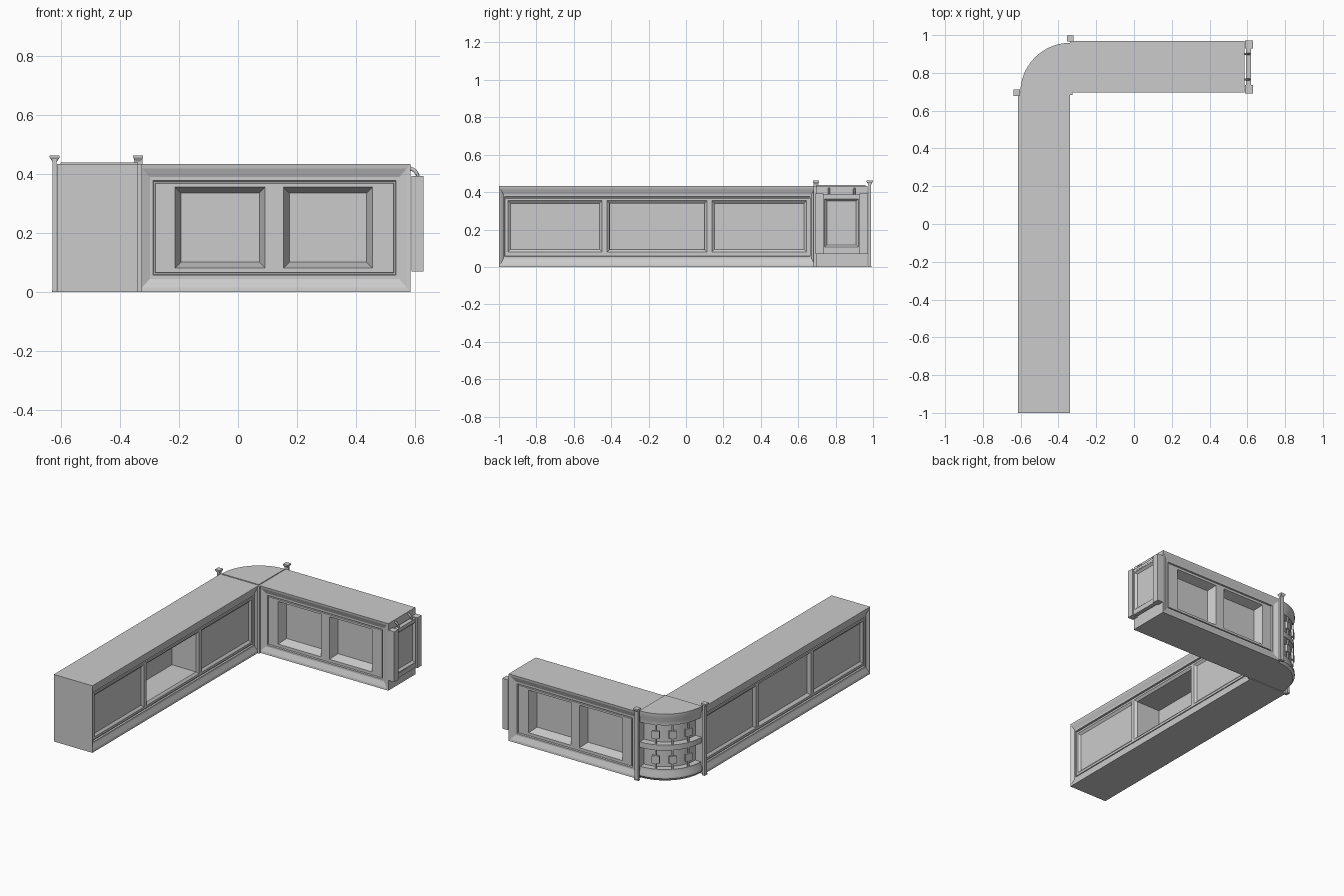
import bpy, bmesh, math
from mathutils import Vector, Matrix

if "Cube" in bpy.data.objects:
    bpy.data.objects.remove(bpy.data.objects["Cube"])

GREY = (0.6, 0.6, 0.6, 1)
mat = bpy.data.materials.new("plain_grey")
mat.use_nodes = True
mat.diffuse_color = GREY
mat.node_tree.nodes["Principled BSDF"].inputs["Base Color"].default_value = GREY


def finish(name, bm, smooth=False):
    mesh = bpy.data.meshes.new(name)
    bm.to_mesh(mesh)
    bm.free()
    mesh.materials.append(mat)
    if smooth:
        mesh.shade_smooth()
        mesh.set_sharp_from_angle(angle=math.radians(35))
    ob = bpy.data.objects.new(name, mesh)
    bpy.context.collection.objects.link(ob)
    return ob


def box(name, x, y, z, taper=1.0, turn=0.0):
    """Box between ranges; taper scales its bottom, turn spins it about its own axis."""
    centre = Vector((sum(x) / 2, sum(y) / 2, sum(z) / 2))
    bm = bmesh.new()
    bmesh.ops.create_cube(bm, size=1)
    for v in bm.verts:
        k = taper if v.co.z < 0 else 1
        v.co = Vector((v.co.x * (x[1] - x[0]) * k, v.co.y * (y[1] - y[0]) * k,
                       v.co.z * (z[1] - z[0])))
    bm.transform(Matrix.Translation(centre) @ Matrix.Rotation(turn, 4, "Z"))
    return finish(name, bm)


def facing_quad(bm, points, out):
    face = bm.faces.new([bm.verts.new(p) for p in points])
    face.normal_update()
    if face.normal.dot(out) < 0:
        face.normal_flip()


def corners(r):
    u0, u1, z0, z1 = r
    return [(u0, z0), (u1, z0), (u1, z1), (u0, z1)]


def shrink(r, side, end):
    return (r[0] + side, r[1] - side, r[2] + end, r[3] - end)


def facade(bm, origin, along, out, length, height, squeeze, recesses):
    """Moulded frame with stepped recesses; recess = u0, u1, [(inset, depth), ...]."""
    def pos(uz, d):
        return origin + along * uz[0] + Vector((0, 0, uz[1])) - out * d

    def rect(r, d):
        facing_quad(bm, [pos(c, d) for c in corners(r)], out)

    def ring(r0, d0, r1, d1):
        a, b = corners(r0), corners(r1)
        for i in range(4):
            j = (i + 1) % 4
            facing_quad(bm, [pos(a[i], d0), pos(a[j], d0), pos(b[j], d1), pos(b[i], d1)], out)

    # Nested steps: lip, slope, flat, groove, raised inner panel
    full = (0, length, 0, height)
    last, depth = full, 0
    for inset, d in ((0.014, 0.002), (0.044, 0.014), (0.056, 0.014), (0.058, 0.024),
                     (0.063, 0.024), (0.065, 0.018)):
        r = shrink(full, inset * squeeze, inset)
        ring(last, depth, r, d)
        last, depth = r, d
    u0, u1, z0, z1 = last
    low, high = 0.08, height - 0.078
    rect((u0, u1, z0, low), depth)
    rect((u0, u1, high, z1), depth)
    for a, b, steps in recesses:
        rect((u0, a, low, high), depth)
        hole = (a, b, low, high)
        inner, level = hole, depth
        for inset, d in steps:
            r = shrink(hole, inset, inset)
            ring(inner, level, r, d)
            inner, level = r, d
        rect(inner, level)
        u0 = b
    rect((u0, u1, low, high), depth)


def counter(name, start, along, out, length, depth, height, squeeze, front, back):
    """Counter block with one facade on each long side."""
    bm = bmesh.new()
    up = Vector((0, 0, height))
    a, b = start, start + along * length
    c, d = b - out * depth, a - out * depth
    facade(bm, a, along, out, length, height, squeeze, front)
    facade(bm, d, along, -out, length, height, squeeze, back)
    facing_quad(bm, [p + up for p in (a, b, c, d)], up)
    facing_quad(bm, [a, b, c, d], -up)
    facing_quad(bm, [a, d, d + up, a + up], -along)
    facing_quad(bm, [b, c, c + up, b + up], along)
    bmesh.ops.remove_doubles(bm, verts=bm.verts, dist=0.0001)
    return finish(name, bm)


X, Y = Vector((1, 0, 0)), Vector((0, 1, 0))
CX, CY, W, H = -0.338, 0.695, 0.275, 0.432

# Long wing with an open shelf in the middle of its inner side
shallow = [(0.014, 0.03)]
side_a, side_b = (0.048, 0.551, shallow), (1.139, 1.645, shallow)
counter("long_counter", Vector((CX, -1, 0)), Y, X, 1.695, W, H, 0.55,
        [side_a, (0.578, 1.112, [(0.014, 0.03), (0.016, 0.2)]), side_b],
        [side_a, (0.578, 1.112, [(0.014, 0.035)]), side_b])

# Short wing with two shelves on each side
shelf = [(0.02, 0.075)]
shelves = [(0.125, 0.43, shelf), (0.492, 0.793, shelf)]
counter("short_counter", Vector((CX, CY, 0)), X, -Y, 0.923, W, H, 0.9, shelves, shelves)

# Rounded corner with two niches
R = 0.264
profile = [(0, 0.004), (R - 0.012, 0.004), (R, 0.02), (R, 0.035), (R - 0.01, 0.06),
           (R - 0.01, 0.075), (0.215, 0.075), (0.215, 0.2), (R - 0.004, 0.2),
           (R - 0.004, 0.235), (0.215, 0.235), (0.215, 0.36), (R - 0.01, 0.36),
           (R - 0.01, 0.385), (R, 0.41), (R, 0.437), (0, 0.437)]
bm = bmesh.new()
edge = [bm.verts.new((CX, CY + r, z)) for r, z in profile]
face = bm.faces.new(edge)
bmesh.ops.spin(bm, geom=[face], cent=(CX, CY, 0), axis=(0, 0, 1),
               angle=math.pi / 2, steps=16, use_duplicate=False)
bmesh.ops.remove_doubles(bm, verts=bm.verts, dist=0.0001)
bmesh.ops.recalc_face_normals(bm, faces=bm.faces)
finish("rounded_corner", bm, smooth=True)

# Rods with square plates across the niches
for z0, z1 in ((0.075, 0.2), (0.235, 0.36)):
    mid = (z0 + z1) / 2
    for i in (1, 2, 3):
        ang = math.pi / 2 + i * math.pi / 8
        px, py = CX + 0.252 * math.cos(ang), CY + 0.252 * math.sin(ang)
        box("niche_rod", (px - 0.005, px + 0.005), (py - 0.005, py + 0.005), (z0, z1), turn=ang)
        box("niche_plate", (px - 0.008, px + 0.008), (py - 0.023, py + 0.023),
            (mid - 0.024, mid + 0.024), turn=ang)

# Capped posts at both ends of the curve
for px, py, hx, hy in ((CX, 0.982, 0.014, 0.007), (-0.621, 0.695, 0.007, 0.014)):
    box("corner_post", (px - hx, px + hx), (py - hy, py + hy), (0, 0.45))
    sx, sy = (px - 0.017, px + 0.017), (py - 0.017, py + 0.017)
    box("post_cap_neck", sx, sy, (0.442, 0.455), taper=0.5)
    box("post_cap", sx, sy, (0.455, 0.462))
    box("post_foot", (px - hx - 0.002, px + hx + 0.002),
        (py - hy - 0.002, py + hy + 0.002), (0, 0.006))

# Slim post filling the inner corner
box("inner_corner_post", (CX, CX + 0.012), (CY - 0.012, CY), (0, H))

# Hanging end panel: board, framed field, thick side stiles and rails
box("end_panel_board", (0.593, 0.604), (0.71, 0.95), (0.075, 0.375))
for y in ((0.692, 0.735), (0.928, 0.972)):
    box("end_panel_stile", (0.588, 0.629), y, (0.068, 0.392))
for z in ((0.072, 0.1), (0.37, 0.387)):
    box("end_panel_rail", (0.593, 0.62), (0.73, 0.93), z)
bm = bmesh.new()
field = (0.735, 0.928, 0.1, 0.37)
facing = [(shrink(field, i, i), x) for i, x in ((0, 0.619), (0.006, 0.619), (0.018, 0.606))]
for (r0, x0), (r1, x1) in zip(facing, facing[1:]):
    a, b = corners(r0), corners(r1)
    for i in range(4):
        j = (i + 1) % 4
        facing_quad(bm, [Vector((x, *c)) for x, c in
                         ((x0, a[i]), (x0, a[j]), (x1, b[j]), (x1, b[i]))], X)
facing_quad(bm, [Vector((facing[-1][1], *c)) for c in corners(facing[-1][0])], X)
finish("end_panel_moulding", bm)

# Curved hooks holding the end panel
for y in (0.765, 0.9):
    bm = bmesh.new()
    bmesh.ops.create_circle(bm, segments=10, radius=0.006, cap_ends=True,
                            matrix=Matrix.Translation((0.611, y, 0.38)))
    bmesh.ops.spin(bm, geom=list(bm.faces), cent=(0.58, y, 0.38), axis=(0, -1, 0),
                   angle=math.pi / 2, steps=10, use_duplicate=False)
    bmesh.ops.scale(bm, vec=(1, 1, 1.2), verts=bm.verts,
                    space=Matrix.Translation((0, 0, -0.38)))
    bmesh.ops.recalc_face_normals(bm, faces=bm.faces)
    finish("panel_hook", bm, smooth=True)
